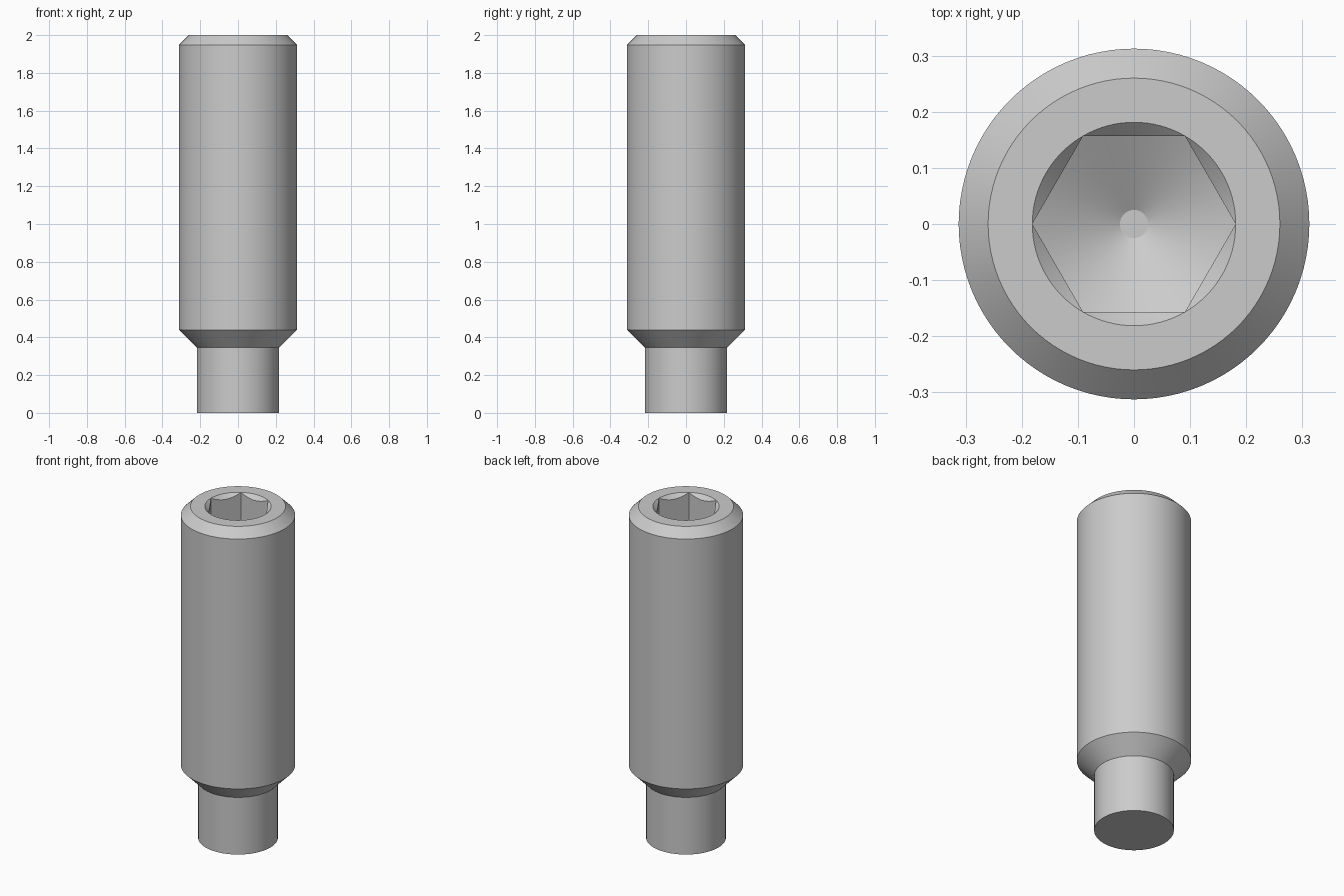
import bpy
import bmesh
from math import cos, pi, radians, sin, tan

cube = bpy.data.objects.get("Cube")
if cube:
    bpy.data.objects.remove(cube, do_unlink=True)

SEGMENTS = 96
LENGTH = 2.0
APOTHEM = 0.157                          # half the hexagon's width across flats
CORNER = APOTHEM / cos(pi / 6)
TIP_Z = LENGTH - 0.44                    # lowest point of the socket
CONE_SLOPE = tan(radians(30))
TIP_RADIUS = 0.025


def hex_radius(angle):
    """Distance to the hexagon's wall, with a corner on the x axis."""
    return APOTHEM / cos(angle % (pi / 3) - pi / 6)


def fixed(radius, z):
    """A round ring."""
    return lambda angle: (radius, z)


def chamfer_ring(angle):
    """Where the conical lead-in meets the hexagon's walls."""
    r = hex_radius(angle)
    return r, LENGTH - (CORNER - r)


def floor_ring(angle):
    """Where the drilled cone meets the hexagon's walls."""
    r = hex_radius(angle)
    return r, TIP_Z + r * CONE_SLOPE


# Rings from the foot, up the outside, then down into the socket
rings = [
    fixed(0.218, 0.0), fixed(0.218, 0.345),              # plain point
    fixed(0.3125, 0.44), fixed(0.3125, 1.948),           # shank
    fixed(0.26, LENGTH), fixed(CORNER, LENGTH),          # top bevel and rim
    chamfer_ring, floor_ring,                            # hexagon socket
    fixed(TIP_RADIUS, TIP_Z + TIP_RADIUS * CONE_SLOPE),  # drilled cone
]

bm = bmesh.new()
loops = []
for ring in rings:
    loop = []
    for i in range(SEGMENTS):
        angle = 2 * pi * i / SEGMENTS
        r, z = ring(angle)
        loop.append(bm.verts.new((r * cos(angle), r * sin(angle), z)))
    loops.append(loop)

for low, high in zip(loops, loops[1:]):
    for i in range(SEGMENTS):
        j = (i + 1) % SEGMENTS
        bm.faces.new((low[i], low[j], high[j], high[i]))
bm.faces.new(loops[0][::-1])
bm.faces.new(loops[-1])

# The lead-in closes to nothing at the hexagon's corners
bmesh.ops.remove_doubles(bm, verts=bm.verts, dist=1e-5)
bmesh.ops.recalc_face_normals(bm, faces=bm.faces)

mesh = bpy.data.meshes.new("set_screw")
bm.to_mesh(mesh)
bm.free()
screw = bpy.data.objects.new("set_screw", mesh)
bpy.context.collection.objects.link(screw)

# Plain steel
steel = bpy.data.materials.new("grey_steel")
steel.use_nodes = True
colour = (0.6, 0.6, 0.6, 1.0)
steel.diffuse_color = colour
steel.node_tree.nodes["Principled BSDF"].inputs["Base Color"].default_value = colour
mesh.materials.append(steel)

bpy.context.view_layer.objects.active = screw
screw.select_set(True)
bpy.ops.object.shade_smooth_by_angle(angle=radians(25))
